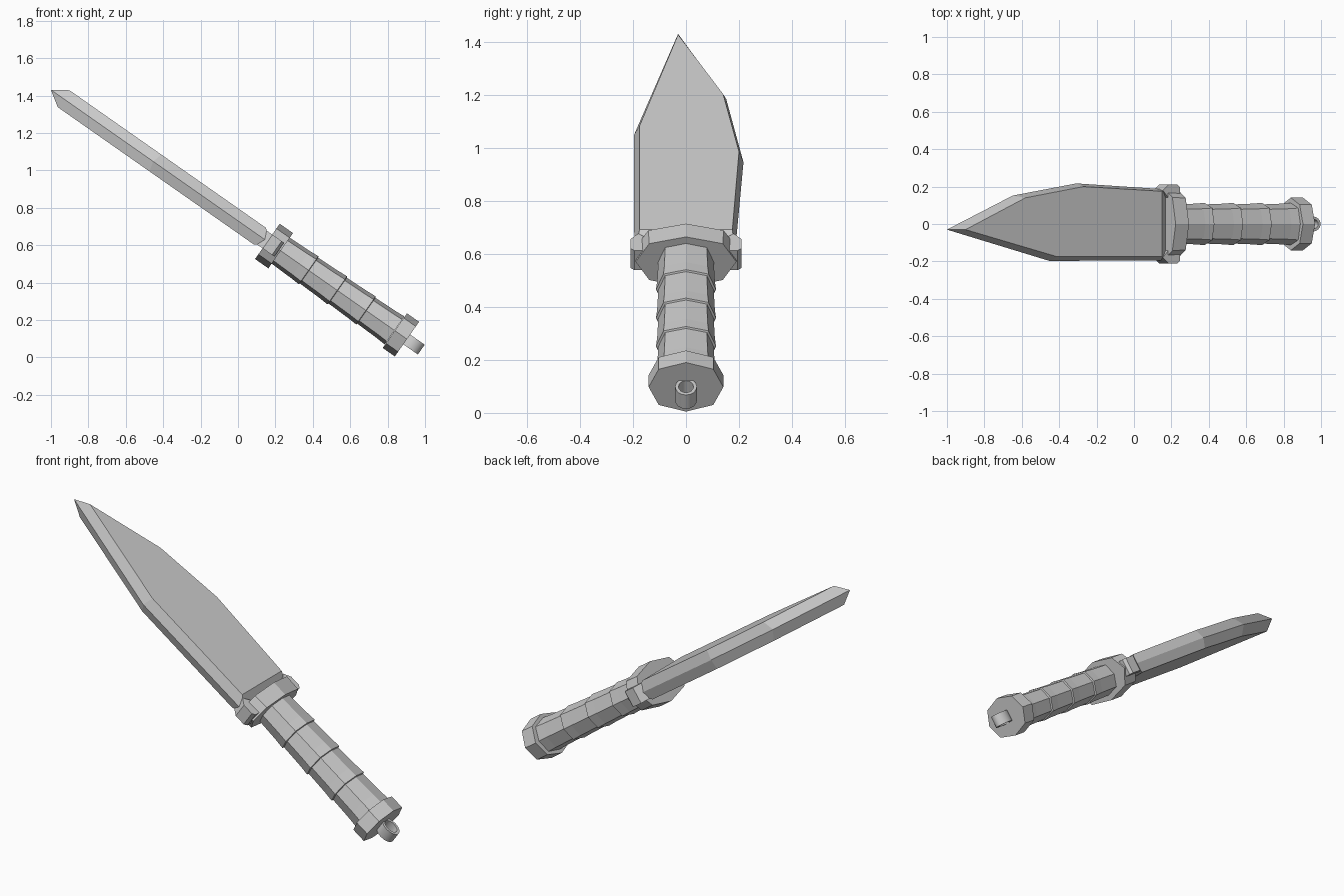
import bpy, bmesh, math
from mathutils import Vector

if "Cube" in bpy.data.objects:
    bpy.data.objects.remove(bpy.data.objects["Cube"])

# Knife frame: u runs along the knife to the tip, y across, w through the thickness
ANG = math.radians(35)
U = Vector((-math.cos(ANG), 0, math.sin(ANG)))
W = Vector((math.sin(ANG), 0, math.cos(ANG)))
Y = Vector((0, 1, 0))
W0 = 0.598


def place(u, y, w):
    return U * u + Y * y + W * (w + W0)


def loft(name, rings, closed=False):
    """Skin equal-length rings of (u, y, w) points; cap the ends unless closed."""
    bm = bmesh.new()
    rows = [[bm.verts.new(place(*p)) for p in r] for r in rings]
    pairs = list(zip(rows, rows[1:]))
    if closed:
        pairs.append((rows[-1], rows[0]))
    else:
        bm.faces.new(rows[0])
        bm.faces.new(rows[-1])
    n = len(rows[0])
    for a, b in pairs:
        for i in range(n):
            j = (i + 1) % n
            bm.faces.new((a[i], a[j], b[j], b[i]))
    bmesh.ops.recalc_face_normals(bm, faces=bm.faces)
    me = bpy.data.meshes.new(name)
    bm.to_mesh(me)
    bm.free()
    ob = bpy.data.objects.new(name, me)
    bpy.context.collection.objects.link(ob)
    return ob


def octagon(u, hy, hw, ky=0.73, kw=0.73):
    """Eight-sided section with points at the top, bottom and sides."""
    shape = [(0, 1), (ky, kw), (1, 0), (ky, -kw), (0, -1), (-ky, -kw), (-1, 0), (-ky, kw)]
    return [(u, hy * a, hw * b) for a, b in shape]


# Blade: flat faces with bevels down to a sharp outer edge
T = 0.055
flat = [(1.557, -0.03), (1.166, 0.14), (0.787, 0.20), (0.275, 0.175), (0.275, -0.175), (0.958, -0.175)]
edge = [(1.64, -0.03), (1.21, 0.152), (0.795, 0.217), (0.20, 0.185), (0.20, -0.195), (0.972, -0.197)]
loft("blade", [[(u, y, T) for u, y in flat],
               [(u, y, 0) for u, y in edge],
               [(u, y, -T) for u, y in flat]])

# Guard plate
loft("guard", [octagon(0.14, 0.19, 0.115), octagon(0.227, 0.195, 0.115)])

# Guard horns at both ends, leaning toward the blade
for s, side in ((1, "back"), (-1, "front")):
    inner = [(0.15, 0.15), (0.15, 0.195), (0.165, 0.21), (0.225, 0.21), (0.262, 0.18), (0.225, 0.14)]
    loft("guard_horn_" + side, [[(u, s * y, w) for u, y in inner] for w in (-0.045, 0.045)])

# Grip: stepped eight-sided segments
rings = []
PITCH = 0.187
for i in range(4):
    b = -0.603 + i * PITCH
    for du, k in ((0, 1.04), (0.055, 1.0), (PITCH - 0.003, 0.96)):
        rings.append(octagon(b + du, 0.109 * k, 0.088 * k, 0.75, 0.78))
loft("grip", rings)

# Pommel
loft("pommel", [octagon(-0.684, 0.141, 0.113), octagon(-0.605, 0.141, 0.113)])

# Lanyard loop: short tube set into the pommel
N = 16


def loop_ring(ru, ry, w):
    return [(-0.724 + ru * math.cos(2 * math.pi * i / N), ry * math.sin(2 * math.pi * i / N), w)
            for i in range(N)]


loop = loft("lanyard_loop", [loop_ring(0.055, 0.041, -0.034), loop_ring(0.055, 0.041, 0.03),
                             loop_ring(0.039, 0.028, 0.03), loop_ring(0.039, 0.028, -0.034)], closed=True)
bpy.context.view_layer.objects.active = loop
loop.select_set(True)
bpy.ops.object.shade_smooth_by_angle(angle=math.radians(40))
